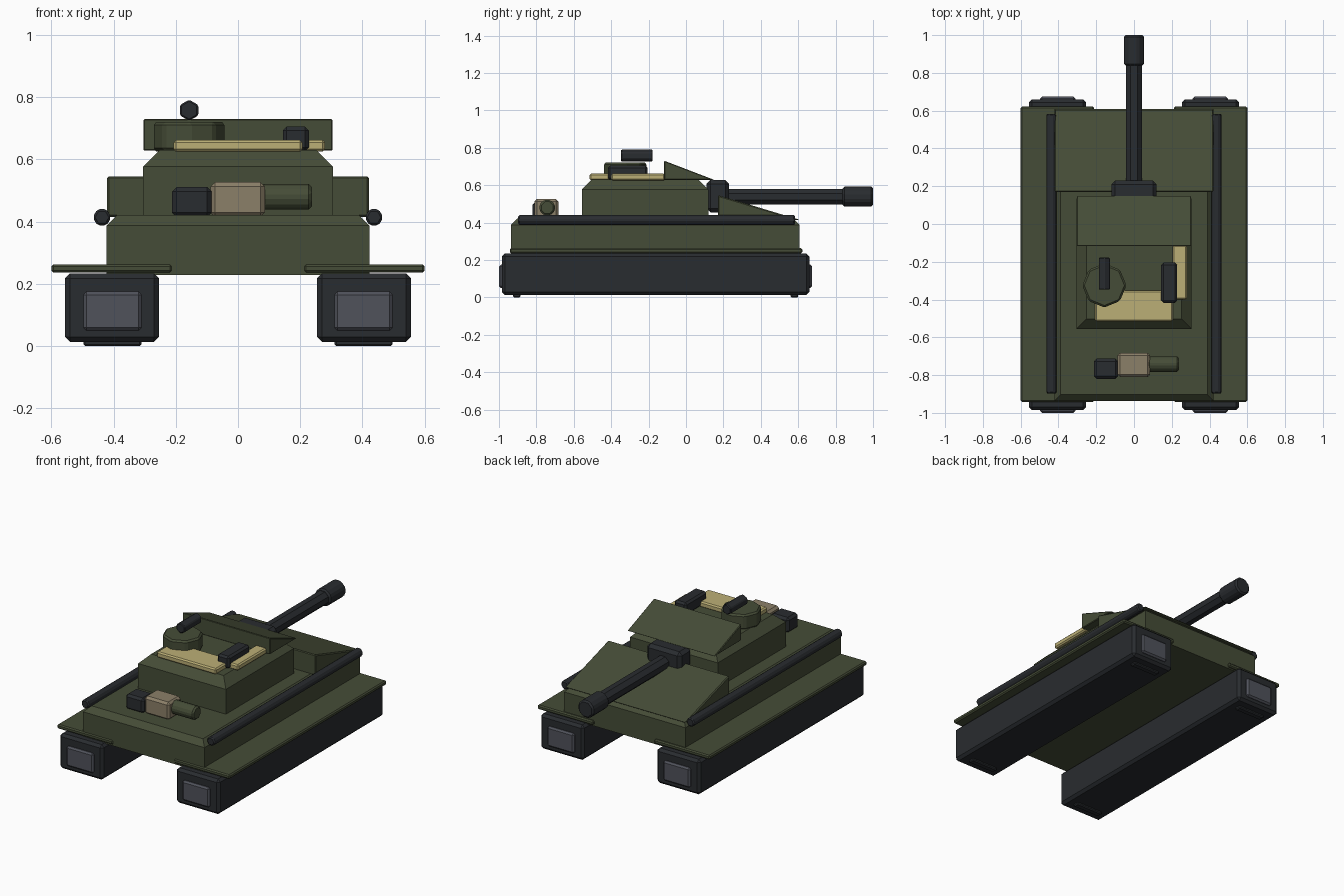
import bpy, bmesh, math
from mathutils import Matrix, Vector

if "Cube" in bpy.data.objects:
    bpy.data.objects.remove(bpy.data.objects["Cube"])


def mat(name, rgb):
    m = bpy.data.materials.new(name)
    m.diffuse_color = (*rgb, 1)
    m.use_nodes = True
    m.node_tree.nodes["Principled BSDF"].inputs["Base Color"].default_value = m.diffuse_color
    return m


OLIVE = mat("olive", (0.060, 0.073, 0.038))
DARK = mat("dark_steel", (0.022, 0.025, 0.029))
GREY = mat("grey_steel", (0.080, 0.085, 0.105))
GOLD = mat("sand_yellow", (0.50, 0.43, 0.18))
TAN = mat("canvas_tan", (0.26, 0.215, 0.14))


def finish(name, bm, material, bevel=0):
    bmesh.ops.recalc_face_normals(bm, faces=bm.faces)
    me = bpy.data.meshes.new(name)
    bm.to_mesh(me)
    bm.free()
    me.materials.append(material)
    ob = bpy.data.objects.new(name, me)
    bpy.context.collection.objects.link(ob)
    if bevel:
        mod = ob.modifiers.new("edge_bevel", "BEVEL")
        mod.width, mod.segments = bevel, 1
    return ob


def box(name, x, y, z, material, bevel=0.008, top_chamfer=0):
    bm = bmesh.new()
    size = [b - a for a, b in (x, y, z)]
    mid = [(a + b) / 2 for a, b in (x, y, z)]
    bmesh.ops.create_cube(bm, size=1, matrix=Matrix.Translation(mid) @ Matrix.Diagonal((*size, 1)))
    if top_chamfer:
        edges = [e for e in bm.edges if all(v.co.z > mid[2] for v in e.verts)]
        bmesh.ops.bevel(bm, geom=edges, offset=top_chamfer, segments=1, affect="EDGES")
    return finish(name, bm, material, bevel)


def rod(name, centre, radius, length, axis, sides, material, bevel=0.006, turn=0.0):
    bm = bmesh.new()
    rot = Vector((0, 0, 1)).rotation_difference(Vector(axis)).to_matrix().to_4x4()
    bmesh.ops.create_cone(bm, cap_ends=True, segments=sides, radius1=radius, radius2=radius, depth=length,
                          matrix=Matrix.Translation(centre) @ rot @ Matrix.Rotation(turn, 4, "Z"))
    return finish(name, bm, material, bevel)


def wedge(name, half_x, profile, material, bevel=0.006):
    # (y, z) profile extruded across x
    bm = bmesh.new()
    face = bm.faces.new([bm.verts.new((-half_x, y, z)) for y, z in profile])
    out = bmesh.ops.extrude_face_region(bm, geom=[face])
    bmesh.ops.translate(bm, vec=(2 * half_x, 0, 0), verts=[g for g in out["geom"] if isinstance(g, bmesh.types.BMVert)])
    return finish(name, bm, material, bevel)


def span(s, a, b):
    return tuple(sorted((s * a, s * b)))


# Running gear, fenders and side rails, both sides
for side, s in (("left", -1), ("right", 1)):
    box(f"{side}_track", span(s, .254, .556), (-.985, .66), (.014, .234), DARK, .016)
    for end, y in (("front", (-1.0, -.96)), ("rear", (.64, .674))):
        box(f"{side}_{end}_track_plate", span(s, .31, .497), y, (.05, .175), GREY, .01)
    for end, y in (("front", -.905), ("rear", .58)):
        box(f"{side}_{end}_track_pad", span(s, .31, .497), (y - .02, y + .02), (0, .03), DARK, .006)
    box(f"{side}_fender", span(s, .212, .6), (-.942, .622), (.236, .263), OLIVE, .007)
    rod(f"{side}_side_rail", (s * .437, -.157, .414), .03, 1.48, (0, 1, 0), 6, DARK, .007, math.pi / 6)

# Hull and sloped rear plate
box("hull", (-.422, .422), (-.936, .608), (.228, .421), OLIVE, 0, .034)
wedge("sloped_hull_plate", .421, [(.17, .415), (.17, .547), (.608, .415)], OLIVE)

# Turret and sloped roof plate
box("turret", (-.305, .305), (-.556, .12), (.415, .63), OLIVE, 0, .053)
wedge("sloped_turret_plate", .304, [(-.117, .628), (-.117, .731), (.152, .628)], OLIVE, .004)

# Gun
box("gun_mantlet", (-.12, .12), (.11, .23), (.455, .627), DARK, .02)
rod("gun_barrel", (0, .53, .539), .045, .66, (0, 1, 0), 8, DARK, 0, math.pi / 8)
rod("gun_muzzle", (0, .919, .539), .058, .162, (0, 1, 0), 8, DARK, .01, math.pi / 8)

# Roof fittings
box("front_roof_panel", (-.207, .207), (-.515, -.352), (.625, .662), GOLD)
box("side_roof_panel", (.204, .28), (-.40, -.112), (.625, .662), GOLD)
box("roof_box", (.144, .228), (-.418, -.205), (.627, .705), DARK, .012)
rod("hatch", (-.157, -.325, .673), .117, .094, (0, 0, 1), 8, OLIVE, .01)
rod("hatch_scope", (-.157, -.263, .758), .034, .17, (0, 1, 0), 6, DARK, .005)

# Stowage on the front deck
box("dark_stowage_box", (-.212, -.085), (-.82, -.713), (.415, .511), DARK, .014)
box("canvas_pack", (-.088, .086), (-.81, -.682), (.415, .527), TAN, .014)
rod("bedroll", (.155, -.742, .48), .045, .164, (1, 0, 0), 8, OLIVE, .01, math.pi / 8)
